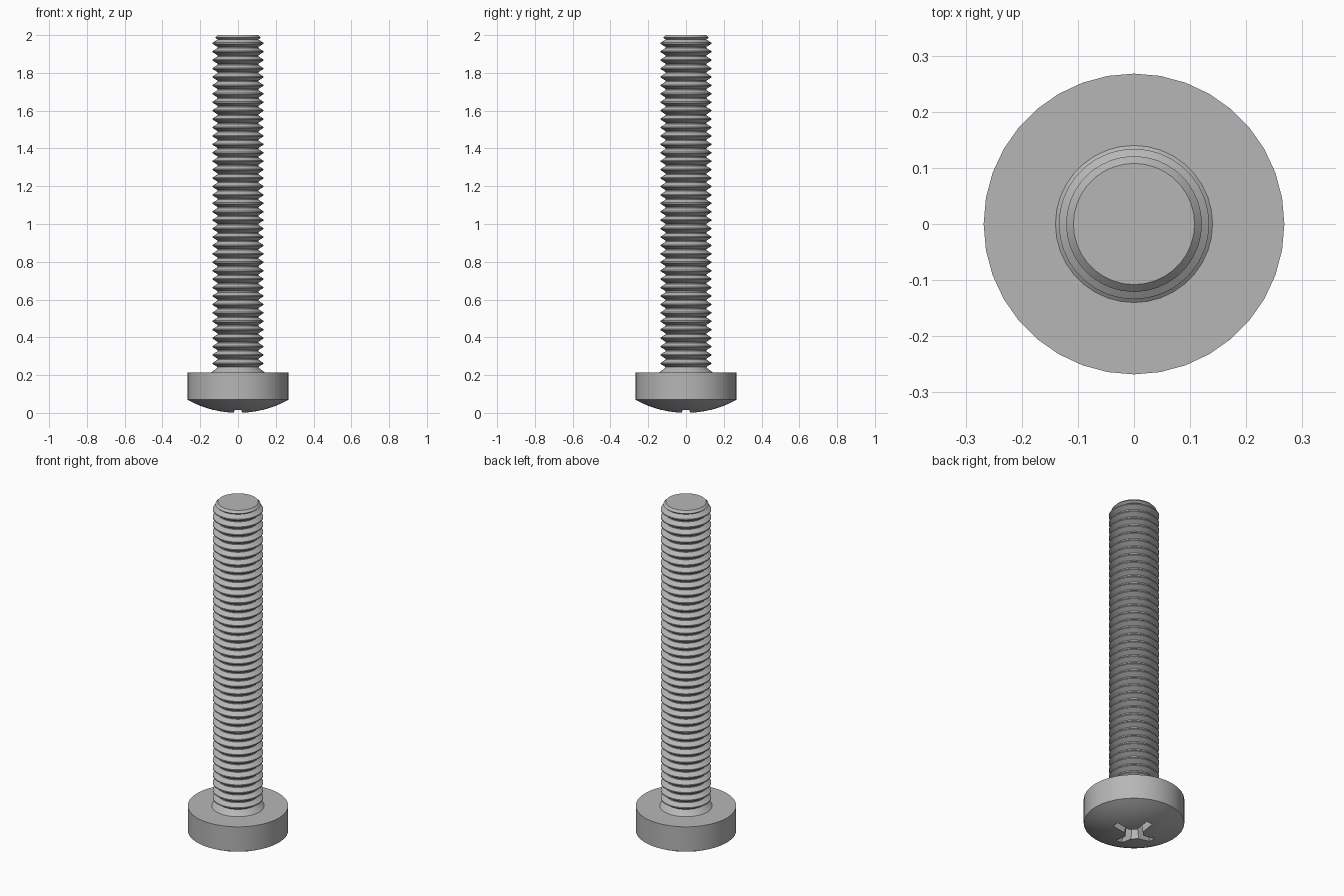
import bpy, bmesh, math

cube = bpy.data.objects.get("Cube")
if cube:
    bpy.data.objects.remove(cube)

SIDES = 36
STEEL = bpy.data.materials.new("steel_grey")
STEEL.use_nodes = True
colour = (0.47, 0.47, 0.47, 1)
STEEL.diffuse_color = colour
STEEL.node_tree.nodes["Principled BSDF"].inputs["Base Color"].default_value = colour


def loft(name, rings, angle=30):
    """Skin closed rings of points, capping both ends."""
    bm = bmesh.new()
    loops = [[bm.verts.new(p) for p in ring] for ring in rings]
    for a, b in zip(loops, loops[1:]):
        for i in range(len(a)):
            j = (i + 1) % len(a)
            bm.faces.new((a[i], a[j], b[j], b[i]))
    bm.faces.new(loops[0])
    bm.faces.new(loops[-1])
    bmesh.ops.recalc_face_normals(bm, faces=bm.faces)
    mesh = bpy.data.meshes.new(name)
    bm.to_mesh(mesh)
    bm.free()
    mesh.materials.append(STEEL)
    obj = bpy.data.objects.new(name, mesh)
    bpy.context.collection.objects.link(obj)
    smooth(obj, angle)
    return obj


def smooth(obj, angle):
    bpy.ops.object.select_all(action="DESELECT")
    bpy.context.view_layer.objects.active = obj
    obj.select_set(True)
    bpy.ops.object.shade_smooth_by_angle(angle=math.radians(angle))


def circle(r, z):
    steps = [math.tau * i / SIDES for i in range(SIDES)]
    return [(r * math.cos(a), r * math.sin(a), z) for a in steps]


# Threaded shank: flared neck, stacked V ridges, chamfered tip
ROOT, CREST, PITCH = 0.108, 0.134, 0.0446
TOP_CREST, COUNT = 1.957, 39
profile = [(0.14, 0.2), (0.14, 0.215), (0.118, 0.232)]
for n in reversed(range(COUNT)):
    z = TOP_CREST - n * PITCH
    profile += [(ROOT, z - PITCH * 0.44), (CREST, z - 0.003),
                (CREST, z + 0.003), (ROOT, z + PITCH * 0.44)]
profile += [(0.121, 1.987), (ROOT, 2.0)]
loft("threaded_shank", [circle(r, z) for r, z in profile])

# Head: flat seat, straight rim, shallow domed face
HEAD_R, DOME = 0.268, 0.07
SPHERE = (HEAD_R ** 2 + DOME ** 2) / (2 * DOME)
radii = [HEAD_R * k / 8 for k in range(1, 9)]
head_rings = [circle(r, SPHERE - math.sqrt(SPHERE ** 2 - r * r)) for r in radii]
head = loft("head", head_rings + [circle(HEAD_R, 0.215)])


# Cross recess: tapering four-armed socket cut into the dome
def cross(reach, half, core, z):
    points = []
    for k in range(4):
        c, s = math.cos(k * math.pi / 2), math.sin(k * math.pi / 2)
        arm = [(core, -half), (reach, -half), (reach, half), (core, half)]
        points += [(x * c - y * s, x * s + y * c, z) for x, y in arm]
    return points


cutter = loft("recess_cutter", [cross(0.15, 0.021, 0.052, -0.02),
                                cross(0.06, 0.015, 0.03, 0.13)])
cut = head.modifiers.new("recess", "BOOLEAN")
cut.operation = "DIFFERENCE"
cut.object = cutter
bpy.context.view_layer.objects.active = head
bpy.ops.object.modifier_apply(modifier="recess")
bpy.data.objects.remove(cutter)
smooth(head, 25)
